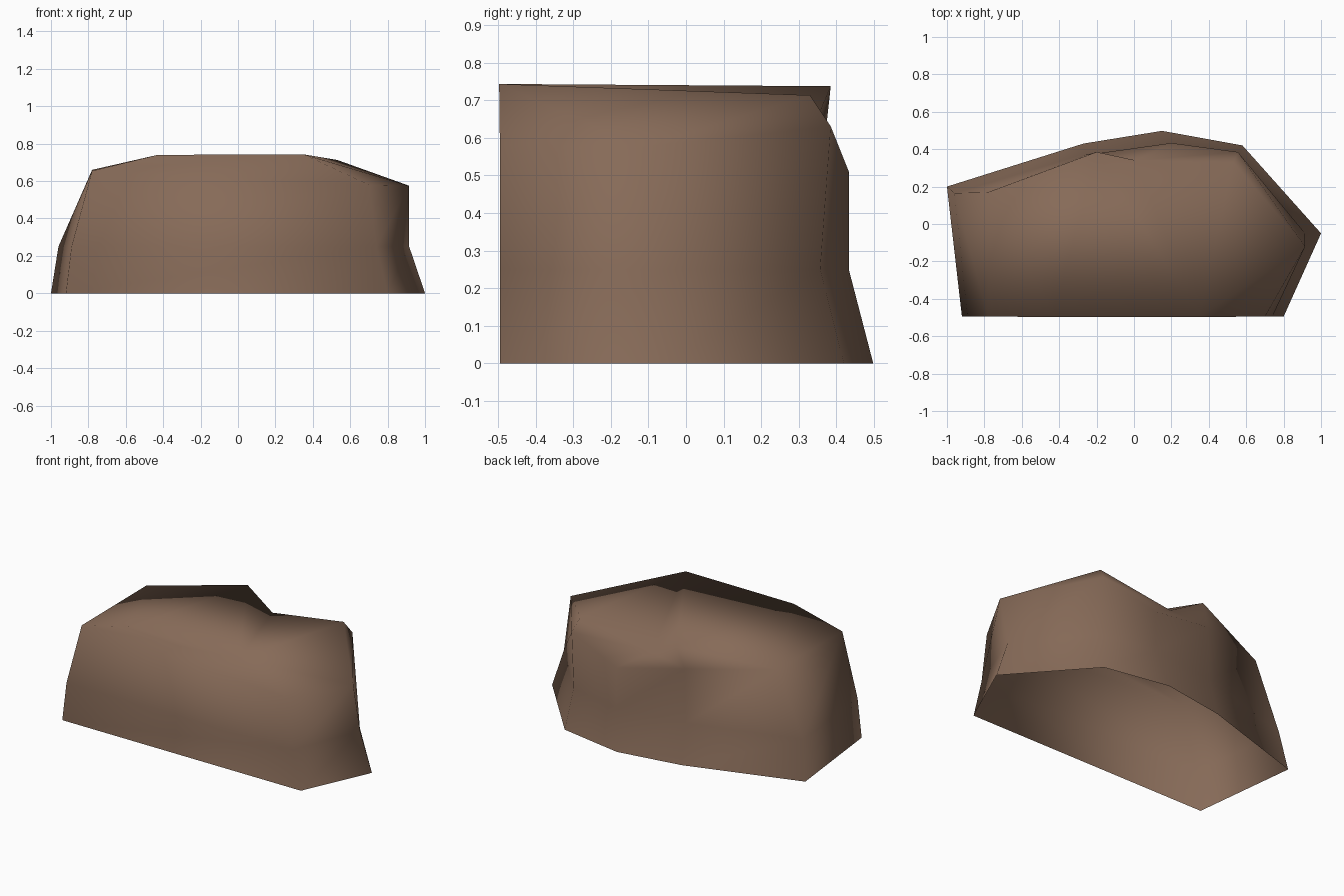
import bpy
import bmesh

if "Cube" in bpy.data.objects:
    bpy.data.objects.remove(bpy.data.objects["Cube"])

# Stone outlines, counter-clockwise from the left back corner
FOOT = [(-1, .2), (-.92, -.495), (.8, -.495), (1, -.05), (.58, .42), (.15, .498), (-.27, .43)]
WAIST = [(-.96, .165), (-.89, -.495), (.74, -.495), (.915, -.05), (.56, .357), (.2, .433), (-.26, .375)]
SHOULDER = [(-.78, .17, .66), (-.78, -.495, .655), (.7, -.495, .58), (.915, -.12, .575),
            (.555, .385, .63), (.2, .433, .51), (-.25, .37, .6)]
# Crown corners that sit above the shoulder ring
CROWN = {"front_left": (-.43, -.497, .74), "front_right": (.35, -.497, .743),
         "back_right": (.53, .33, .713), "back_dip": (.01, .34, .63), "back_left": (-.2, .385, .737)}

bm = bmesh.new()
foot = [bm.verts.new((x, y, 0)) for x, y in FOOT]
waist = [bm.verts.new((x, y, .25)) for x, y in WAIST]
shoulder = [bm.verts.new(p) for p in SHOULDER]
crown = {name: bm.verts.new(p) for name, p in CROWN.items()}

# Side walls (the underside is open)
for low, high in ((foot, waist), (waist, shoulder)):
    for i in range(7):
        j = (i + 1) % 7
        bm.faces.new((low[i], low[j], high[j], high[i]))

# Faceted crown
A, B, C, D, E, F, G = shoulder
P, Q, R, H, L = (crown[n] for n in ("front_left", "front_right", "back_right", "back_dip", "back_left"))
for face in ((B, C, Q, P), (B, P, A), (P, L, A), (P, Q, L), (Q, H, L), (Q, R, H), (Q, D, R),
             (Q, C, D), (D, E, R), (E, H, R), (E, F, H), (F, G, H), (G, L, H), (G, A, L)):
    bm.faces.new(face)
for f in bm.faces:
    f.smooth = True

mesh = bpy.data.meshes.new("rock")
bm.to_mesh(mesh)
bm.free()
rock = bpy.data.objects.new("rock", mesh)
bpy.context.collection.objects.link(rock)

# Brown stone
stone = bpy.data.materials.new("brown stone")
stone.diffuse_color = (.24, .145, .097, 1)
stone.use_nodes = True
stone.node_tree.nodes["Principled BSDF"].inputs["Base Color"].default_value = stone.diffuse_color
mesh.materials.append(stone)
